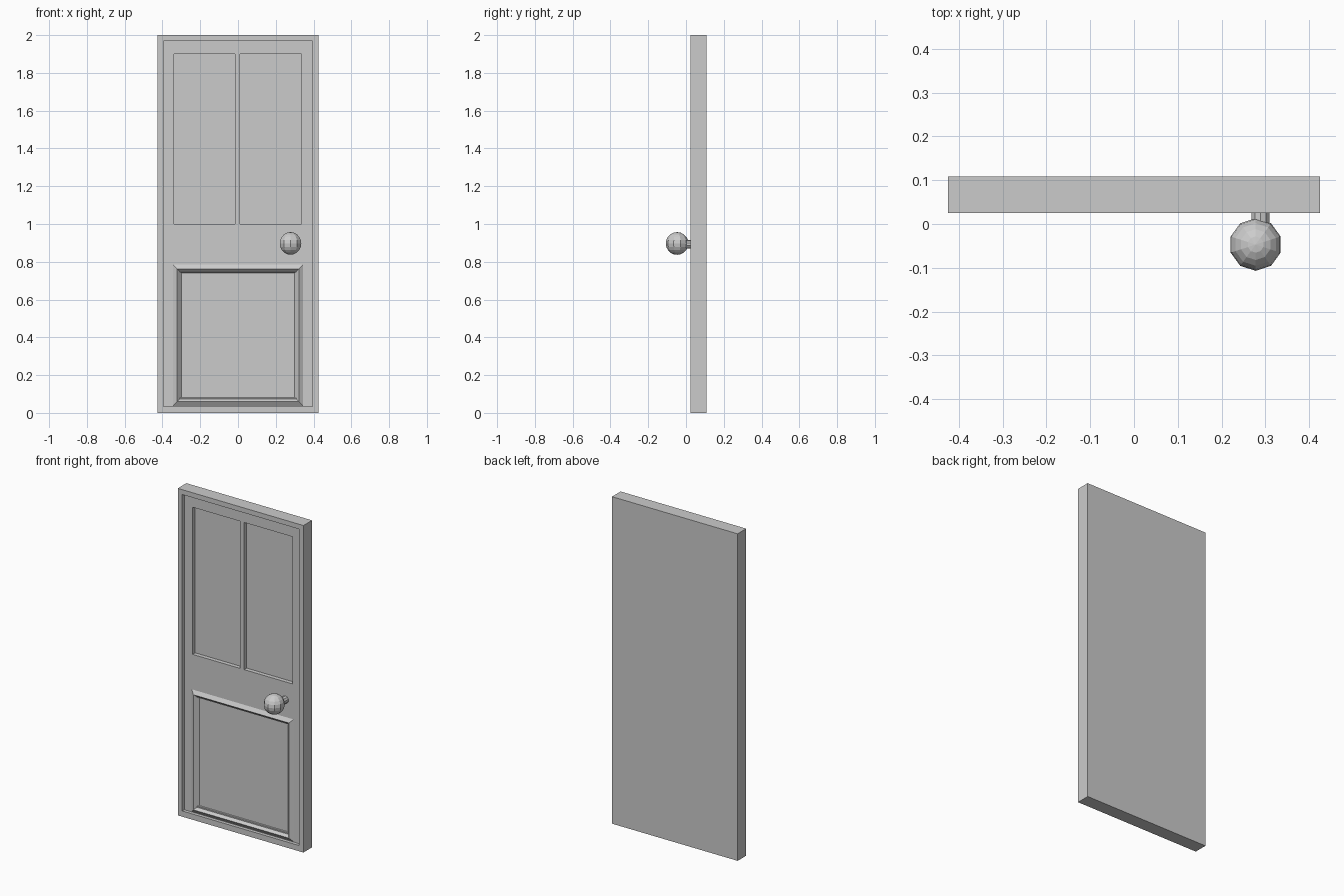
import bpy, bmesh, math
from mathutils import Matrix

if "Cube" in bpy.data.objects:
    bpy.data.objects.remove(bpy.data.objects["Cube"])


def add_mesh(name, bm):
    bmesh.ops.recalc_face_normals(bm, faces=bm.faces)
    me = bpy.data.meshes.new(name)
    bm.to_mesh(me)
    bm.free()
    ob = bpy.data.objects.new(name, me)
    bpy.context.collection.objects.link(ob)
    return ob


def box(name, x0, x1, y0, y1, z0, z1):
    bm = bmesh.new()
    bmesh.ops.create_cube(bm, size=1)
    for v in bm.verts:
        v.co = ((x0 + x1) / 2 + v.co.x * (x1 - x0),
                (y0 + y1) / 2 + v.co.y * (y1 - y0),
                (z0 + z1) / 2 + v.co.z * (z1 - z0))
    return add_mesh(name, bm)


def cut(target, x0, x1, z0, z1, depth_y):
    cutter = box("cutter", x0, x1, -0.1, depth_y, z0, z1)
    cutter.hide_render = True
    mod = target.modifiers.new("recess", 'BOOLEAN')
    mod.operation, mod.solver, mod.object = 'DIFFERENCE', 'EXACT', cutter
    bpy.context.view_layer.objects.active = target
    bpy.ops.object.modifier_apply(modifier=mod.name)
    bpy.data.objects.remove(cutter)


FRONT, SLAB, BACK = 0.025, 0.045, 0.108

# Door leaf with raised border and sunken panels
door = box("door_leaf", -0.425, 0.425, FRONT, BACK, 0, 2)
cut(door, -0.395, 0.395, 0.035, 1.97, SLAB)
cut(door, -0.339, -0.017, 1.0, 1.9, 0.07)
cut(door, 0.01, 0.337, 1.0, 1.9, 0.07)
cut(door, -0.31, 0.31, 0.08, 0.745, 0.055)

# Mitred moulding around the lower panel: outer foot, ridge, inner foot, back
bm = bmesh.new()
loops = []
for inset, y in ((0, SLAB), (0.022, 0.03), (0.046, 0.056), (0.03, 0.06)):
    x, z0, z1 = 0.345 - inset, 0.037 + inset, 0.785 - inset
    loops.append([bm.verts.new(p) for p in
                  ((-x, y, z0), (x, y, z0), (x, y, z1), (-x, y, z1))])
for a, b in zip(loops, loops[1:] + loops[:1]):
    for i in range(4):
        j = (i + 1) % 4
        bm.faces.new((a[i], a[j], b[j], b[i]))
add_mesh("lower_panel_moulding", bm)

# Faceted round knob
bm = bmesh.new()
bmesh.ops.create_uvsphere(bm, u_segments=10, v_segments=10, radius=0.06,
                          matrix=Matrix.Translation((0.278, -0.047, 0.897)))
add_mesh("door_knob", bm)

# Knob stem
bm = bmesh.new()
bmesh.ops.create_cone(bm, cap_ends=True, segments=10, radius1=0.022, radius2=0.022, depth=0.08,
                      matrix=Matrix.Translation((0.289, 0.007, 0.892)) @ Matrix.Rotation(math.pi / 2, 4, 'X'))
add_mesh("knob_stem", bm)
